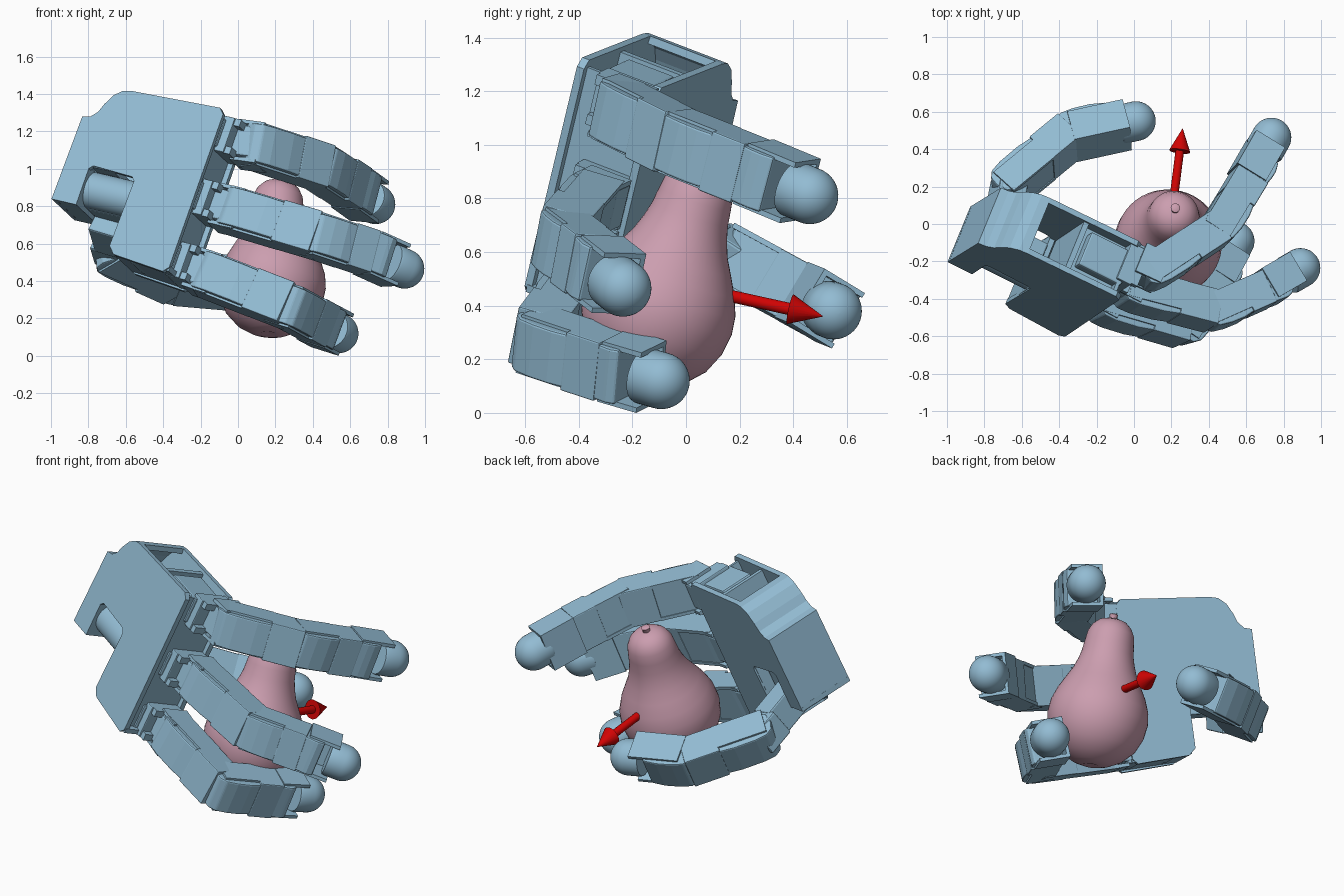
import bpy, bmesh, math
from mathutils import Vector as V

if "Cube" in bpy.data.objects:
    bpy.data.objects.remove(bpy.data.objects["Cube"])


def material(name, rgb):
    m = bpy.data.materials.new(name)
    m.use_nodes = True
    m.diffuse_color = (*rgb, 1)
    m.node_tree.nodes["Principled BSDF"].inputs["Base Color"].default_value = (*rgb, 1)
    return m


BLUE = material("steel blue", (0.29, 0.50, 0.65))
PINK = material("dusty pink", (0.60, 0.34, 0.43))
RED = material("arrow red", (0.64, 0.001, 0.001))

# Hand frame: U along the fingers, S across the palm, W towards the grasped fruit
W = V((0.358, 0.871, -0.334)).normalized()
S = V((0.324, 0.22, 0.92))
S = (S - W * S.dot(W)).normalized()
U = W.cross(S)
CORNER = V((-0.07, -0.40, 1.32))
PALM = (U, S, W)


def hand(s, t, d):
    return CORNER + U * s + S * t + W * d


def finish(name, bm, mat, bevel=0, smooth=False):
    bmesh.ops.recalc_face_normals(bm, faces=bm.faces)
    me = bpy.data.meshes.new(name)
    bm.to_mesh(me)
    bm.free()
    ob = bpy.data.objects.new(name, me)
    bpy.context.collection.objects.link(ob)
    me.materials.append(mat)
    if bevel:
        mod = ob.modifiers.new("soft_edges", "BEVEL")
        mod.width, mod.segments = bevel, 2
    if smooth:
        bpy.ops.object.select_all(action="DESELECT")
        ob.select_set(True)
        bpy.context.view_layer.objects.active = ob
        bpy.ops.object.shade_smooth_by_angle(angle=math.radians(35))


def prism(name, outline, lo, hi, org, axes, bevel=0):
    """Extrude a flat outline between lo and hi along the third axis."""
    bm = bmesh.new()
    a, b, c = axes
    rings = [[bm.verts.new(org + a * x + b * y + c * h) for x, y in outline] for h in (lo, hi)]
    for r in rings:
        bm.faces.new(r)
    n = len(outline)
    for i in range(n):
        j = (i + 1) % n
        bm.faces.new((rings[0][i], rings[0][j], rings[1][j], rings[1][i]))
    finish(name, bm, BLUE, bevel)


def box(name, x, y, z, org, axes, bevel=0):
    rect = [(x[0], y[0]), (x[1], y[0]), (x[1], y[1]), (x[0], y[1])]
    prism(name, rect, z[0], z[1], org, axes, bevel)


def lathe(name, profile, start, axis, mat=BLUE, seg=40):
    """Revolve (distance, radius) points about an axis."""
    axis = axis.normalized()
    p = axis.orthogonal().normalized()
    q = axis.cross(p)
    bm = bmesh.new()
    rings = []
    for d, r in profile:
        angles = [math.tau * i / seg for i in range(seg)]
        rings.append([bm.verts.new(start + axis * d + (p * math.cos(a) + q * math.sin(a)) * r)
                      for a in angles])
    for r0, r1 in zip(rings, rings[1:]):
        for i in range(seg):
            j = (i + 1) % seg
            bm.faces.new((r0[i], r0[j], r1[j], r1[i]))
    bm.faces.new(rings[0])
    bm.faces.new(rings[-1])
    finish(name, bm, mat, smooth=True)


# Palm: two notched plates joined by walls, open along the top
outline = [(-0.80, -0.70), (-0.79, -0.22), (-0.745, -0.21), (-0.71, -0.175), (-0.69, -0.125),
           (-0.655, -0.065), (-0.61, -0.03), (-0.56, -0.02), (-0.03, 0), (0, -0.03), (0, -0.92),
           (-0.03, -0.95), (-0.34, -0.92), (-0.38, -0.88), (-0.37, -0.50), (-0.39, -0.48),
           (-0.63, -0.47), (-0.65, -0.49), (-0.65, -0.70)]
DEPTH = 0.34
prism("palm_outer_plate", outline, 0, 0.03, CORNER, PALM)
prism("palm_inner_plate", outline, DEPTH - 0.03, DEPTH, CORNER, PALM)


def wall(name, p, q, thick=0.03, d0=0.01, d1=DEPTH - 0.01):
    p, q = V(p), V(q)
    e = (q - p).normalized()
    n = V((e.y, -e.x)) * thick
    prism(name, [p, q, q + n, p + n], d0, d1, CORNER, PALM)


for i, (a, b) in enumerate(zip(outline[:7], outline[1:8])):
    wall(f"wrist_wall_{i}", a, b)
wall("wrist_foot", (-0.65, -0.70), (-0.80, -0.70))
wall("notch_wrist_wall", (-0.65, -0.48), (-0.65, -0.70))
wall("notch_top_wall", (-0.51, -0.475), (-0.65, -0.475))
wall("notch_finger_wall", (-0.375, -0.89), (-0.375, -0.50))
wall("lower_wall", (0, -0.94), (-0.36, -0.91))
wall("inner_rib", (-0.34, -0.50), (-0.34, -0.03))
wall("knuckle_wall", (-0.05, -0.93), (-0.05, -0.03), 0.02)
wall("top_rib", (-0.34, -0.10), (-0.05, -0.10), 0.03, 0.05)

# Motors and brackets at each finger root
ROOTS = (-0.11, -0.475, -0.84)
for i, t in enumerate(ROOTS):
    root = hand(0, t, 0.23)
    box(f"finger_motor_{i}", (-0.28, -0.02), (-0.08, 0.08), (-0.15, 0.05), root, PALM, 0.01)
    box(f"finger_bracket_{i}", (-0.06, 0.025), (-0.10, 0.10), (-0.13, 0.09), root, PALM, 0.006)
    for k in (-1, 1):
        box(f"bracket_tab_{i}_{k}", (0, 0.06), (k * 0.08 - 0.02, k * 0.08 + 0.02),
            (-0.12, 0.02), root, PALM)


def frame(a, b, side):
    """Length of a segment and its axes: along, towards the grip, sideways."""
    d = (b - a).normalized()
    side = (side - d * side.dot(d)).normalized()
    return (b - a).length, (d, side.cross(d), side)


def cover(name, a, axes, w, c):
    """Rounded shell at the start of a segment."""
    profile = [(-0.02, 0.082), (-0.06, 0.058), (-0.078, 0), (-0.07, -0.058), (-0.035, -0.09),
               (0.035, -0.102), (c * 0.6, -0.104), (c, -0.092), (c, 0.085), (0.03, 0.085)]
    prism(name + "_cover", profile, -w, w, a, axes, bevel=0.008)


def cheeks(name, a, axes, w, x, y):
    for k in (-1, 1):
        box(f"{name}_cheek_{k}", x, y, sorted((k * w, k * (w - 0.02))), a, axes)


def segment(name, a, b, side, w=0.117):
    """Rounded cover between cheeks, then the square housing of the next joint."""
    L, axes = frame(a, b, side)
    cover(name, a, axes, w * 0.9, L * 0.6)
    cheeks(name, a, axes, w, (-0.04, L * 0.56), (-0.07, 0.09))
    box(name + "_housing", (L * 0.54, L), (-0.098, 0.09), (-w, w), a, axes, 0.006)


def end_segment(name, a, tip, side, w=0.12):
    L, axes = frame(a, tip, side)
    cover(name, a, axes, w - 0.012, L - 0.14)
    cheeks(name, a, axes, w, (0, L - 0.05), (-0.08, 0.10))
    box(name + "_pad", (0, L - 0.05), (0.08, 0.10), (-w, w), a, axes)
    r = 0.106
    prof = [(-0.09, r * 0.96), (-0.078, r)]
    prof += [(r * math.sin(k * math.pi / 24), max(0.001, r * math.cos(k * math.pi / 24)))
             for k in range(13)]
    lathe(name + "_tip", prof, tip, axes[0])


# Fingers: first joint, second joint, third joint, tip centre
fingers = {
    "upper_finger": [(0.10, -0.25, 1.12), (0.45, -0.02, 1.005), (0.61, 0.245, 0.90), (0.735, 0.462, 0.81)],
    "middle_finger": [(-0.013, -0.35, 0.772), (0.43, -0.465, 0.64), (0.70, -0.345, 0.55), (0.89, -0.235, 0.465)],
    "lower_finger": [(-0.147, -0.43, 0.428), (0.272, -0.552, 0.265), (0.435, -0.28, 0.175), (0.538, -0.092, 0.12)],
}
for (name, pts), tilt in zip(fingers.items(), (0.087, 0, -0.087)):
    a, b, c, tip = [V(p) for p in pts]
    side = S - U * tilt
    segment(name + "_near", a, b, side)
    segment(name + "_middle", b, c, side)
    end_segment(name + "_end", c, tip, side)
    # Swivel block between the palm and the first joint
    d = (U + S * tilt).normalized()
    axes = (d, W, d.cross(W))
    box(name + "_swivel", (-0.13, 0.04), (-0.08, 0.08), (-0.085, 0.085), a, axes, 0.01)
    cheeks(name + "_swivel", a, axes, 0.115, (-0.10, 0.05), (-0.08, 0.09))

# Thumb: motor in the notch, arm out past the palm, two segments
lathe("thumb_motor", [(0, 0.10), (0.275, 0.10)], hand(-0.648, -0.575, 0.12), U)
box("thumb_motor_case", (-0.648, -0.375), (-0.68, -0.475), (0.12, 0.27), CORNER, PALM, 0.01)
arm_root = V((-0.735, -0.14, 0.78))
j14, j15, thumb_tip = V((-0.67, 0.20, 0.56)), V((-0.335, 0.475, 0.41)), V((0.01, 0.55, 0.38))
reach, arm_axes = frame(arm_root, j14, U)
box("thumb_arm", (0.08, reach - 0.10), (-0.09, 0.09), (-0.05, 0.11), arm_root, arm_axes, 0.01)
box("thumb_swivel", (reach - 0.12, reach + 0.05), (-0.085, 0.085), (-0.08, 0.08), arm_root, arm_axes, 0.01)
thumb_side = (j15 - j14).cross(thumb_tip - j15).normalized()
segment("thumb_near", j14, j15, thumb_side)
end_segment("thumb_end", j15, thumb_tip, thumb_side)

# Pear with a short stem
pear_base, pear_top = V((0.164, -0.19, 0.113)), V((0.22, 0.078, 0.935))
axis = pear_top - pear_base
pear = [(0.012, 0.001), (0, 0.05), (0.018, 0.11), (0.055, 0.178), (0.12, 0.24), (0.20, 0.276),
        (0.28, 0.288), (0.35, 0.280), (0.42, 0.254), (0.49, 0.217), (0.55, 0.184), (0.61, 0.162),
        (0.66, 0.149), (0.72, 0.141), (0.78, 0.132), (0.82, 0.112), (0.85, 0.08), (0.864, 0.04),
        (0.866, 0.001)]
lathe("pear", pear, pear_base, axis, PINK, 48)
lathe("pear_stem", [(-0.02, 0.02), (0.015, 0.022), (0.025, 0.026), (0.03, 0.018)], pear_top, axis, PINK, 12)

# Arrow leaving the pear
tail, point = V((0.205, 0.08, 0.455)), V((0.26, 0.51, 0.36))
n = (point - tail).length
lathe("arrow_shaft", [(0, 0.023), (n - 0.11, 0.023)], tail, point - tail, RED, 20)
lathe("arrow_head", [(n - 0.125, 0.057), (n, 0.001)], tail, point - tail, RED, 20)
